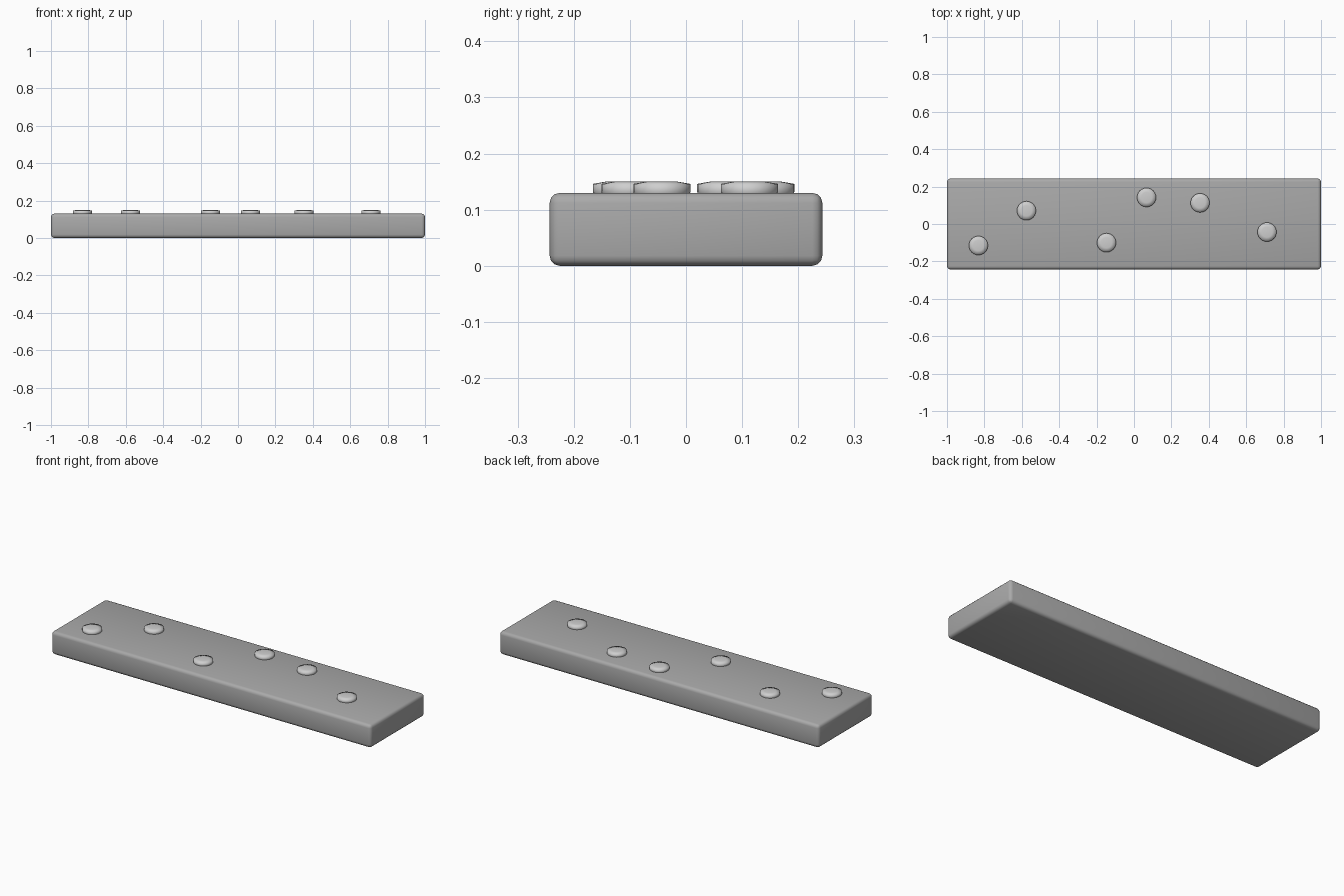
import bpy, bmesh, math

if "Cube" in bpy.data.objects:
    bpy.data.objects.remove(bpy.data.objects["Cube"])


def material(name, rgb):
    m = bpy.data.materials.new(name)
    m.diffuse_color = (*rgb, 1)
    m.use_nodes = True
    m.node_tree.nodes["Principled BSDF"].inputs["Base Color"].default_value = m.diffuse_color
    return m


board_grey = material("board grey", (0.40, 0.40, 0.40))
nail_grey = material("nail light grey", (0.62, 0.62, 0.62))


def finish(name, bm, mat):
    bmesh.ops.recalc_face_normals(bm, faces=bm.faces)
    for f in bm.faces:
        f.smooth = True
    me = bpy.data.meshes.new(name)
    bm.to_mesh(me)
    bm.free()
    me.materials.append(mat)
    ob = bpy.data.objects.new(name, me)
    bpy.context.collection.objects.link(ob)
    return ob


# plank: box with softly rounded edges
LENGTH, WIDTH, THICK = 2.0, 0.486, 0.13
bm = bmesh.new()
bmesh.ops.create_cube(bm, size=1)
for v in bm.verts:
    v.co = (v.co.x * LENGTH, v.co.y * WIDTH, (v.co.z + 0.5) * THICK)
bmesh.ops.bevel(bm, geom=bm.edges[:], offset=0.018, segments=3,
                profile=0.5, affect='EDGES')
finish("plank", bm, board_grey)

# nail heads: low discs with a slightly domed top, sunk into the plank
NAILS = [(-0.832, -0.115), (-0.575, 0.071), (-0.147, -0.10),
         (0.067, 0.142), (0.353, 0.113), (0.711, -0.043)]
PROFILE = [(0.047, 0.120), (0.051, 0.132), (0.051, 0.146), (0.028, 0.150)]
SIDES = 24
for i, (x, y) in enumerate(NAILS):
    bm = bmesh.new()
    rings = [[bm.verts.new((r * math.cos(a), r * math.sin(a), z))
              for a in (2 * math.pi * k / SIDES for k in range(SIDES))]
             for r, z in PROFILE]
    for lo, hi in zip(rings, rings[1:]):
        for k in range(SIDES):
            n = (k + 1) % SIDES
            bm.faces.new((lo[k], lo[n], hi[n], hi[k]))
    bm.faces.new(rings[0][::-1])
    bm.faces.new(rings[-1])
    finish(f"nail_head_{i + 1}", bm, nail_grey).location = (x, y, 0)
